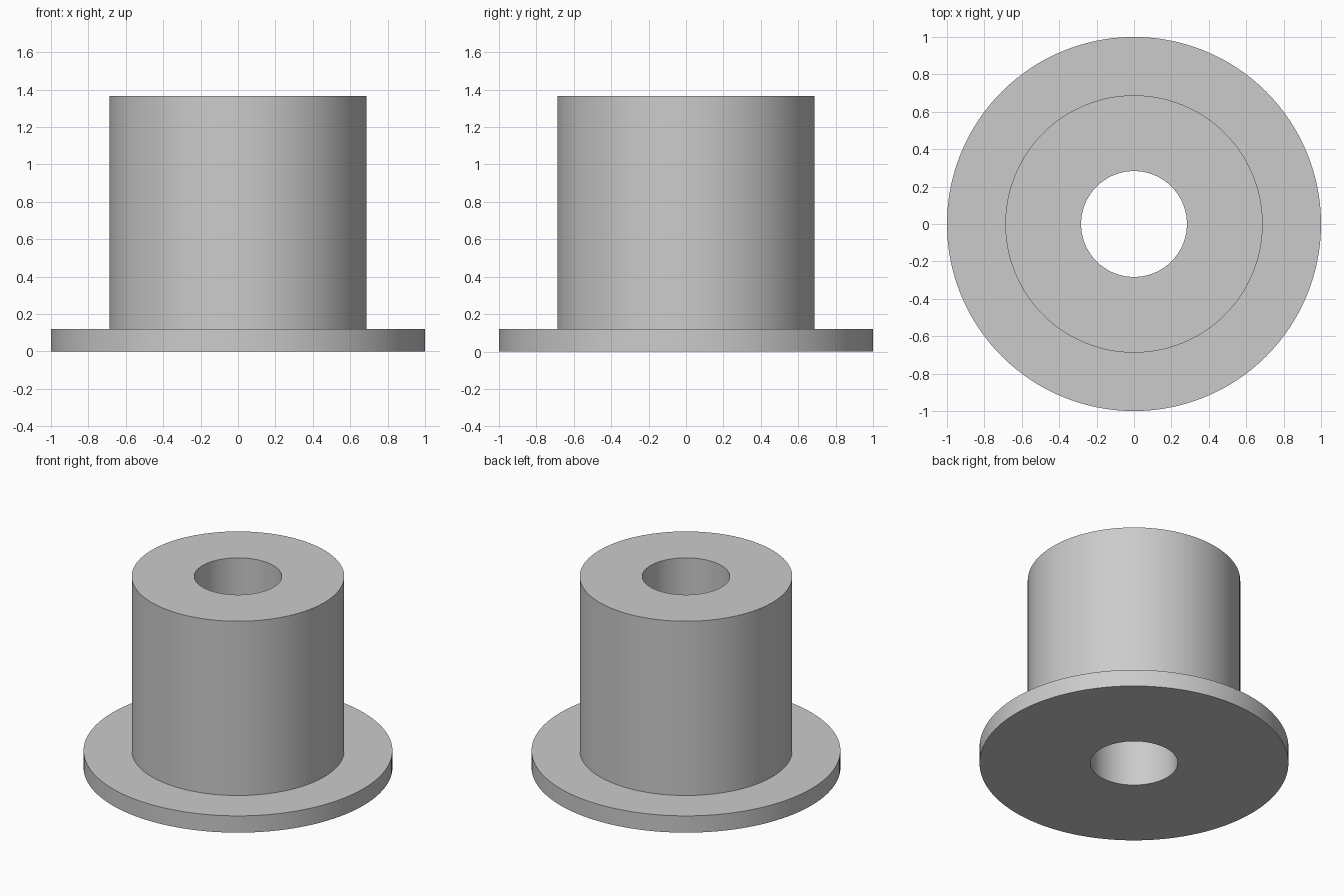
import bpy
import bmesh
from math import radians, tau
from mathutils import Vector

cube = bpy.data.objects.get("Cube")
if cube:
    bpy.data.objects.remove(cube, do_unlink=True)

SEGMENTS = 128
BORE, BODY, FLANGE = 0.283, 0.688, 1.0
FLANGE_TOP, BODY_TOP = 0.12, 1.365

# One plain grey material
grey = bpy.data.materials.new("plain_grey")
grey.use_nodes = True
colour = (0.6, 0.6, 0.6, 1)
grey.diffuse_color = colour
shader = next(n for n in grey.node_tree.nodes if n.type == "BSDF_PRINCIPLED")
shader.inputs["Base Color"].default_value = colour


def lathe(name, profile):
    """Revolve a closed (radius, height) profile around z."""
    bm = bmesh.new()
    verts = [bm.verts.new((r, 0, z)) for r, z in profile]
    edges = [bm.edges.new((v, verts[(i + 1) % len(verts)])) for i, v in enumerate(verts)]
    bmesh.ops.spin(bm, geom=verts + edges, cent=Vector(), axis=(0, 0, 1),
                   angle=tau, steps=SEGMENTS, use_merge=True)
    bmesh.ops.remove_doubles(bm, verts=bm.verts, dist=0.0001)
    bmesh.ops.recalc_face_normals(bm, faces=bm.faces)
    mesh = bpy.data.meshes.new(name)
    bm.to_mesh(mesh)
    bm.free()
    mesh.materials.append(grey)
    obj = bpy.data.objects.new(name, mesh)
    bpy.context.collection.objects.link(obj)
    bpy.ops.object.select_all(action="DESELECT")
    obj.select_set(True)
    bpy.context.view_layer.objects.active = obj
    bpy.ops.object.shade_smooth_by_angle(angle=radians(30))
    return obj


# Flanged sleeve with a bore right through it
lathe("flanged_bushing", [
    (BORE, 0), (FLANGE, 0), (FLANGE, FLANGE_TOP),
    (BODY, FLANGE_TOP), (BODY, BODY_TOP), (BORE, BODY_TOP),
])
